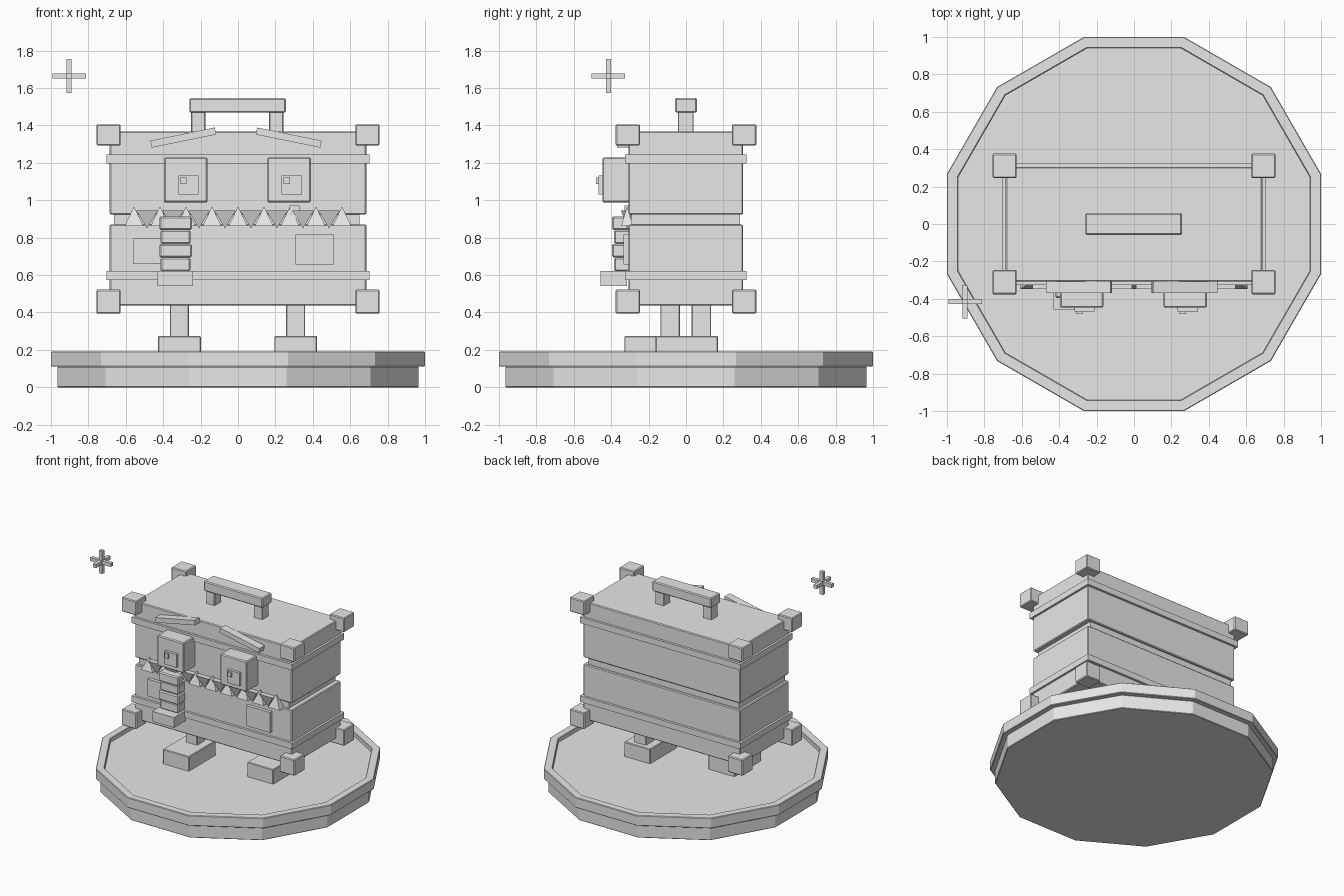
import bpy, bmesh, math
from mathutils import Matrix, Vector

if "Cube" in bpy.data.objects:
    bpy.data.objects.remove(bpy.data.objects["Cube"])

grey = bpy.data.materials.new("plain_grey")
grey.diffuse_color = (0.8, 0.8, 0.8, 1)
grey.use_nodes = True
grey.node_tree.nodes["Principled BSDF"].inputs["Base Color"].default_value = grey.diffuse_color


def add(name, bm, bevel=0.0):
    bmesh.ops.recalc_face_normals(bm, faces=bm.faces)
    me = bpy.data.meshes.new(name)
    bm.to_mesh(me)
    bm.free()
    me.materials.append(grey)
    ob = bpy.data.objects.new(name, me)
    bpy.context.collection.objects.link(ob)
    if bevel:
        m = ob.modifiers.new("soft_edge", 'BEVEL')
        m.width, m.segments = bevel, 1
    return ob


def box(name, x, y, z, bevel=0.0, tilt=0.0):
    """Box from (min, max) ranges, optionally tilted about the y axis."""
    lo, hi = Vector((x[0], y[0], z[0])), Vector((x[1], y[1], z[1]))
    mat = (Matrix.Translation((lo + hi) / 2) @ Matrix.Rotation(tilt, 4, 'Y')
           @ Matrix.Diagonal((hi - lo).to_4d()))
    mat[3][3] = 1
    bm = bmesh.new()
    bmesh.ops.create_cube(bm, size=1, matrix=mat)
    return add(name, bm, bevel)


def turned(name, profile, sides, closed):
    """Revolve (flat radius, z) points into a prism with the given sides."""
    bm = bmesh.new()
    rings = []
    for r, z in profile:
        rad = r / math.cos(math.pi / sides)
        rings.append([bm.verts.new((rad * math.cos((i + .5) * math.tau / sides),
                                    rad * math.sin((i + .5) * math.tau / sides), z))
                      for i in range(sides)])
    pairs = list(zip(rings, rings[1:]))
    if closed:
        pairs.append((rings[-1], rings[0]))
    else:
        bm.faces.new(rings[0])
        bm.faces.new(rings[-1])
    for a, b in pairs:
        for i in range(sides):
            j = (i + 1) % sides
            bm.faces.new((a[i], a[j], b[j], b[i]))
    return add(name, bm, 0.004)


def tooth(name, x, base, tip, width):
    """Four-sided pyramid tooth pointing up or down."""
    bm = bmesh.new()
    top = bm.verts.new((x, -0.315, tip))
    ring = [bm.verts.new((x + sx * width / 2, -0.315 + sy * 0.032, base))
            for sx, sy in ((-1, -1), (1, -1), (1, 1), (-1, 1))]
    bm.faces.new(ring)
    for i in range(4):
        bm.faces.new((ring[i], ring[(i + 1) % 4], top))
    return add(name, bm)


# Twelve-sided stand with a raised rim
turned("stand_floor", [(0.966, 0), (0.966, 0.11), (0.95, 0.11), (0.95, 0.16)], 12, False)
turned("stand_rim", [(0.94, 0.11), (1.0, 0.11), (1.0, 0.192), (0.94, 0.192)], 12, True)

# Legs and feet, left one a step ahead
for side, x, y in (("left", -0.313, -0.085), ("right", 0.308, 0.082)):
    box(side + "_leg", (x - .051, x + .051), (y - .052, y + .052), (0.26, 0.46), 0.004)
    box(side + "_foot", (x - .114, x + .114), (y - .245, y + .09), (0.155, 0.275), 0.005)

# Case halves, mouth gap and straps
box("lower_case", (-.686, .686), (-.307, .305), (.436, .87), 0.006)
box("upper_case", (-.686, .686), (-.307, .305), (.923, 1.367), 0.006)
box("mouth_gap", (-.664, .65), (-.292, .288), (.85, .94))
for name, z in (("lower_strap", .597), ("upper_strap", 1.221)):
    box(name, (-.703, .703), (-.326, .324), (z - .024, z + .024))

# Corner caps
for sx in (-1, 1):
    for sy in (-1, 1):
        x, y = sx * .692, sy * .311
        for name, z in (("lower_corner", (.394, .522)), ("upper_corner", (1.293, 1.406))):
            box(name, (x - .065, x + .065), (y - .065, y + .065), z, 0.006)

# Carrying handle
for x in (-.212, .204):
    box("handle_post", (x - .038, x + .038), (-.043, .041), (1.36, 1.48), 0.004)
box("handle_bar", (-.26, .256), (-.059, .059), (1.468, 1.546), 0.007)

# Eyes, pupils, glints and brows
for s, x in ((-1, -.279), (1, .273)):
    box("eye", (x - .116, x + .116), (-.447, -.30), (.988, 1.229), 0.007)
    p = x + .014
    box("pupil", (p - .054, p + .054), (-.468, -.44), (1.03, 1.133))
    box("glint", (p - .043, p - .010), (-.48, -.46), (1.087, 1.122))
    box("brow", (x - .184 + .006 * s, x + .168 + .006 * s), (-.368, -.305), (1.316, 1.354),
        tilt=s * math.radians(11.5))

# Interlocking teeth
for i in range(-4, 5):
    tooth("lower_tooth", i * .139, .862, .967, .10)
for i in range(8):
    tooth("upper_tooth", (i - 3.5) * .139, .945, .85, .115)
box("loose_tooth", (.275, .328), (-.33, -.29), (.90, .972))

# Rippled tongue with a curled tip
for i in range(4):
    z = .62 + i * .0735
    w = .087 if i % 2 else .080
    d = .395 if i % 2 else .385
    box("tongue_ripple", (-.334 - w, -.334 + w), (-d, -.30), (z, z + .0735), 0.008)
box("tongue_tip", (-.43, -.241), (-.457, -.315), (.541, .622))

# Patches on the lower half
box("left_patch", (-.56, -.37), (-.333, -.30), (.66, .795))
box("right_patch", (.307, .513), (-.333, -.30), (.656, .817))

# Floating sparkle of three crossed bars
c, reach, thin = (-.903, -.415, 1.664), .09, .014
for axis in range(3):
    h = [reach if a == axis else thin for a in range(3)]
    box("sparkle_bar", *[(c[a] - h[a], c[a] + h[a]) for a in range(3)])
